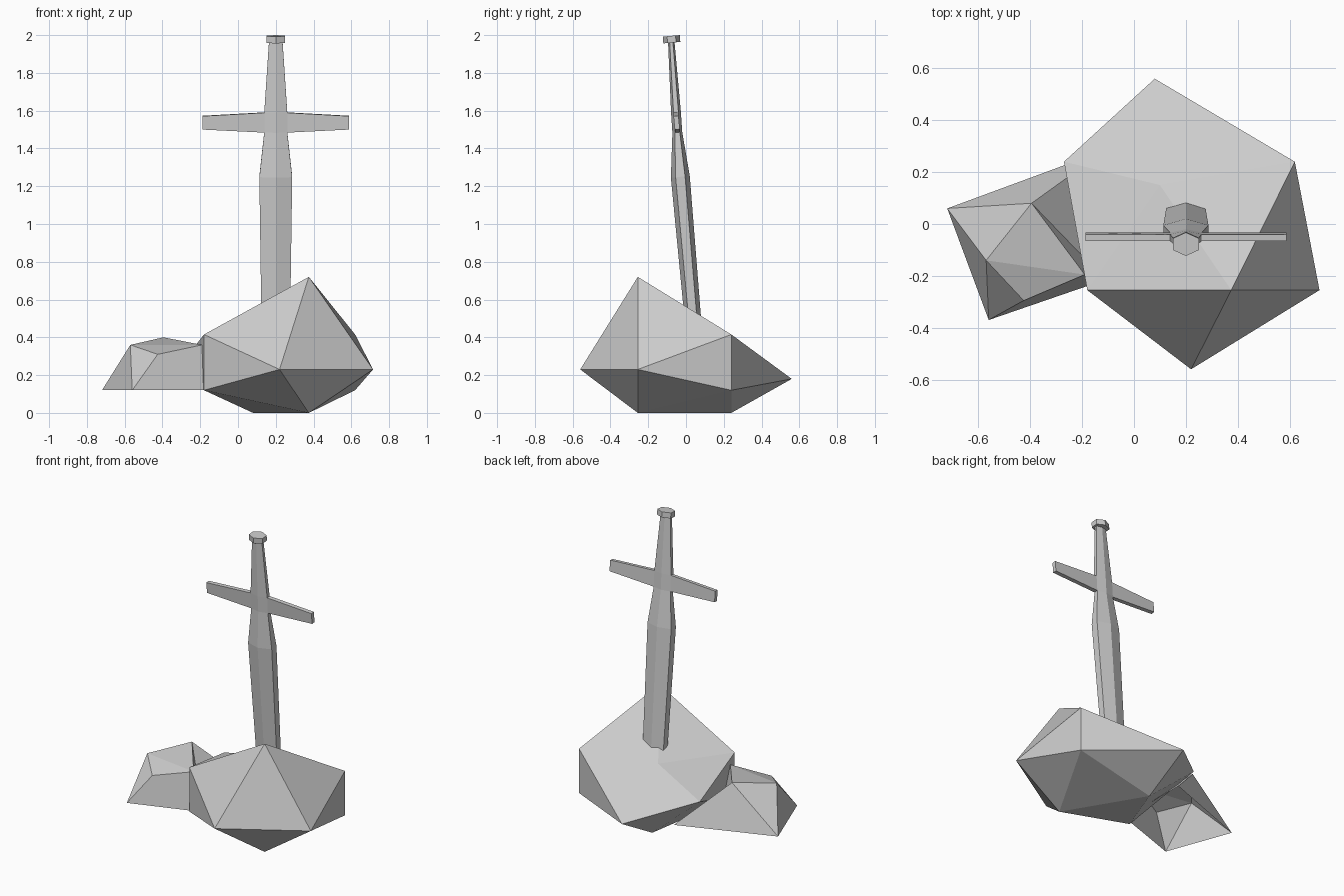
import bpy, bmesh, math

if "Cube" in bpy.data.objects:
    bpy.data.objects.remove(bpy.data.objects["Cube"])


def finish(bm, name):
    bmesh.ops.recalc_face_normals(bm, faces=bm.faces[:])
    me = bpy.data.meshes.new(name)
    bm.to_mesh(me)
    bm.free()
    ob = bpy.data.objects.new(name, me)
    bpy.context.collection.objects.link(ob)
    return ob


# Large rock: distorted icosahedron with its poles along y
bm = bmesh.new()
front = bm.verts.new((.22, -.56, .23))
back = bm.verts.new((.08, .56, .18))
ring_a = [bm.verts.new((x, -.255, z)) for x, z in
          [(.375, .72), (.715, .23), (.375, 0), (-.18, .12), (-.18, .415)]]
ring_b = [bm.verts.new(p) for p in
          [(.62, .24, .415), (.62, .24, .12), (.08, .24, 0), (-.27, .24, .30), (.10, .15, .42)]]
for i in range(5):
    j = (i + 1) % 5
    bm.faces.new((front, ring_a[i], ring_a[j]))
    bm.faces.new((back, ring_b[j], ring_b[i]))
    bm.faces.new((ring_a[i], ring_b[i], ring_a[j]))
    bm.faces.new((ring_b[i], ring_b[j], ring_a[j]))
finish(bm, "large_rock")

# Small rock: faceted shell with an open bottom, tucked into the large one
bm = bmesh.new()
b1, b2, b3, b4 = [bm.verts.new((x, y, .12)) for x, y in
                  [(-.72, .06), (-.56, -.37), (-.11, .285), (-.11, -.215)]]
t1, t2, t3, t4 = [bm.verts.new(p) for p in
                  [(-.57, -.14, .36), (-.425, -.295, .31), (-.19, -.195, .36), (-.395, .08, .40)]]
for f in [(t1, t2, t3), (t1, t3, t4), (b1, t1, t4), (b1, b2, t1), (b2, t2, t1),
          (b2, b4, t3, t2), (b4, t4, t3), (b4, b3, t4), (b3, b1, t4)]:
    bm.faces.new(f)
finish(bm, "small_rock")

# Sword: hexagonal rings lofted along a slightly leaning axis
CX, LEAN = .2, .085


def hex_ring(bm, z, yc, w, d):
    ring = []
    for k in range(6):
        a = math.radians(30 + 60 * k)
        y = d * math.sin(a)
        ring.append(bm.verts.new((CX + w * math.cos(a) / math.cos(math.pi / 6), yc + y, z + LEAN * y)))
    return ring


def loft(bm, rows):
    rings = [hex_ring(bm, *r) for r in rows]
    for lo, hi in zip(rings, rings[1:]):
        for k in range(6):
            j = (k + 1) % 6
            bm.faces.new((lo[k], lo[j], hi[j], hi[k]))
    bm.faces.new(rings[0][::-1])
    bm.faces.new(rings[-1])
    return rings


bm = bmesh.new()
rings = loft(bm, [(.42, .043, .075, .043), (1.25, -.03, .087, .05),
                  (1.485, -.046, .061, .026), (1.59, -.053, .061, .026),
                  (1.965, -.078, .036, .017)])
# Crossguard arms pulled out of the two flat sides
lo, hi = rings[2], rings[3]
for a, b, s in [(5, 0, 1), (2, 3, -1)]:
    face = next(f for f in bm.faces if set(f.verts) == {lo[a], lo[b], hi[a], hi[b]})
    new = bmesh.ops.extrude_face_region(bm, geom=[face])["geom"]
    if face.is_valid:
        bm.faces.remove(face)
    for v in [g for g in new if isinstance(g, bmesh.types.BMVert)]:
        v.co.x = CX + s * .387
        v.co.z += .016 if v.co.z < 1.54 else -.018
finish(bm, "sword_blade_guard_grip")

bm = bmesh.new()
loft(bm, [(1.96, -.075, .05, .045), (1.996, -.078, .05, .045)])
finish(bm, "sword_pommel")
